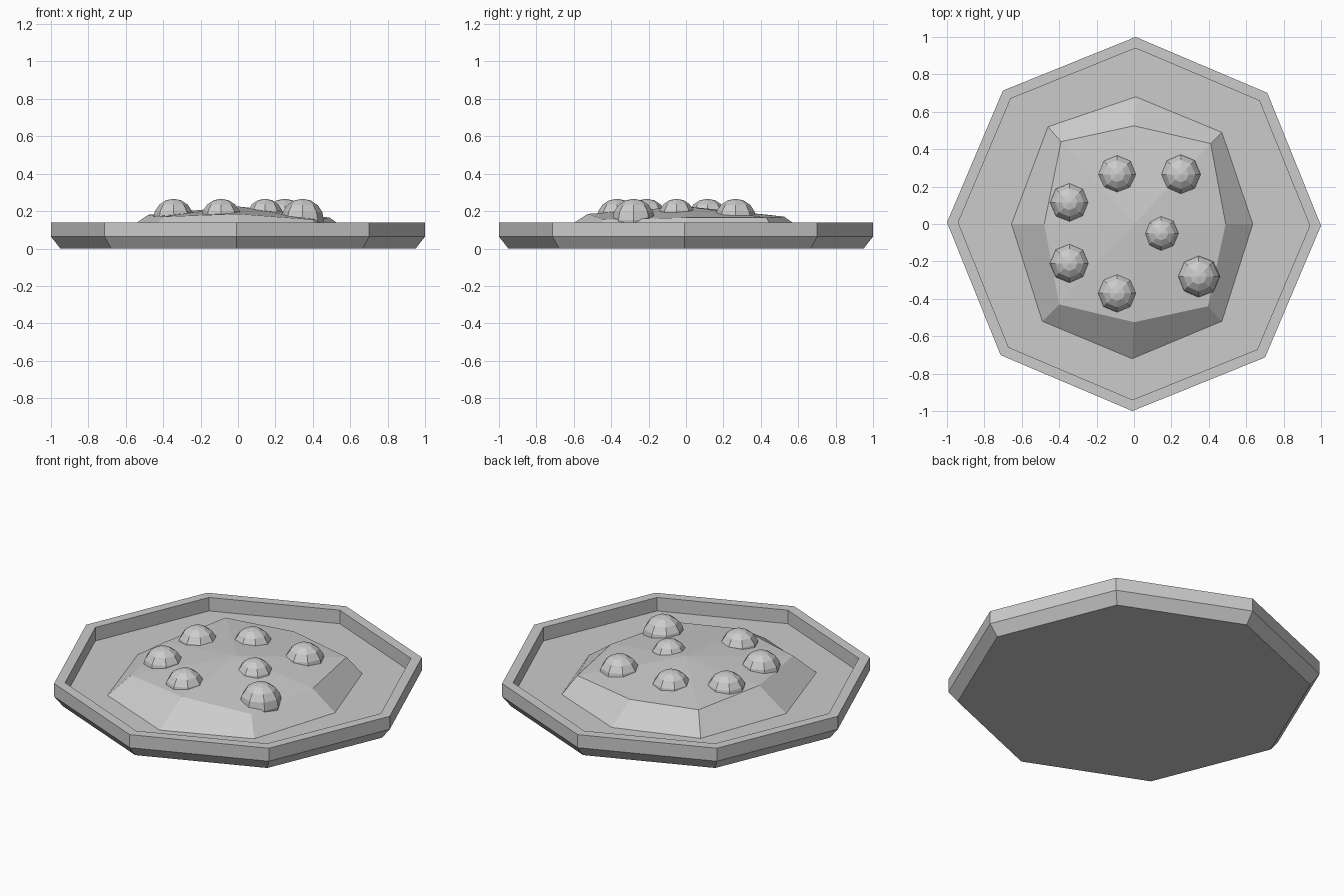
import bpy, bmesh
from math import sin, cos, pi, radians

if "Cube" in bpy.data.objects:
    bpy.data.objects.remove(bpy.data.objects["Cube"])

grey = bpy.data.materials.new("plain grey")
grey.use_nodes = True
colour = (0.6, 0.6, 0.6, 1)
grey.diffuse_color = colour
grey.node_tree.nodes["Principled BSDF"].inputs["Base Color"].default_value = colour


def finish(name, bm):
    bmesh.ops.recalc_face_normals(bm, faces=bm.faces)
    mesh = bpy.data.meshes.new(name)
    bm.to_mesh(mesh)
    bm.free()
    mesh.materials.append(grey)
    obj = bpy.data.objects.new(name, mesh)
    bpy.context.collection.objects.link(obj)
    return obj


def loft(bm, rings):
    """Skin a list of equally long rings of points; returns the vertex rings."""
    loops = [[bm.verts.new(p) for p in ring] for ring in rings]
    for low, high in zip(loops, loops[1:]):
        for i in range(len(low)):
            j = (i + 1) % len(low)
            bm.faces.new((low[i], low[j], high[j], high[i]))
    return loops


def octagon(r, z, turn=radians(-0.5)):
    return [(r * cos(k * pi / 4 + turn), r * sin(k * pi / 4 + turn), z)
            for k in range(8)]


# Tray: chamfered foot, upright rim, sunken floor
bm = bmesh.new()
profile = [(0.95, 0), (1, 0.063), (1, 0.14), (0.94, 0.14), (0.94, 0.06)]
loops = loft(bm, [octagon(r, z) for r, z in profile])
bm.faces.new(loops[0])
bm.faces.new(loops[-1])
finish("tray", bm)

# Mound: irregular eight-sided heap with a low central peak
outer = [(.635, 0), (.47, .49), (.01, .68), (-.46, .52),
         (-.655, 0), (-.49, -.52), (-.01, -.72), (.47, -.52)]
inner = [(.49, 0, .165), (.41, .43, .165), (0, .525, .17), (-.39, .44, .18),
         (-.48, 0, .18), (-.4, -.43, .17), (0, -.525, .185), (.395, -.44, .155)]
bm = bmesh.new()
loops = loft(bm, [[(x, y, 0.06) for x, y in outer], inner])
peak = bm.verts.new((0, 0, 0.225))
for i in range(8):
    bm.faces.new((loops[1][i], loops[1][(i + 1) % 8], peak))
bm.faces.new(loops[0])
finish("mound", bm)

# Balls half sunk into the mound
balls = [(-.09, .265, .107), (.25, .265, .11), (-.345, .115, .108), (.145, -.05, .098),
         (-.345, -.21, .108), (-.09, -.37, .107), (.345, -.28, .114)]
for n, (x, y, r) in enumerate(balls):
    bm = bmesh.new()
    bmesh.ops.create_uvsphere(bm, u_segments=8, v_segments=8, radius=r)
    ball = finish(f"ball_{n + 1}", bm)
    ball.location = (x, y, 0.266 - r)
